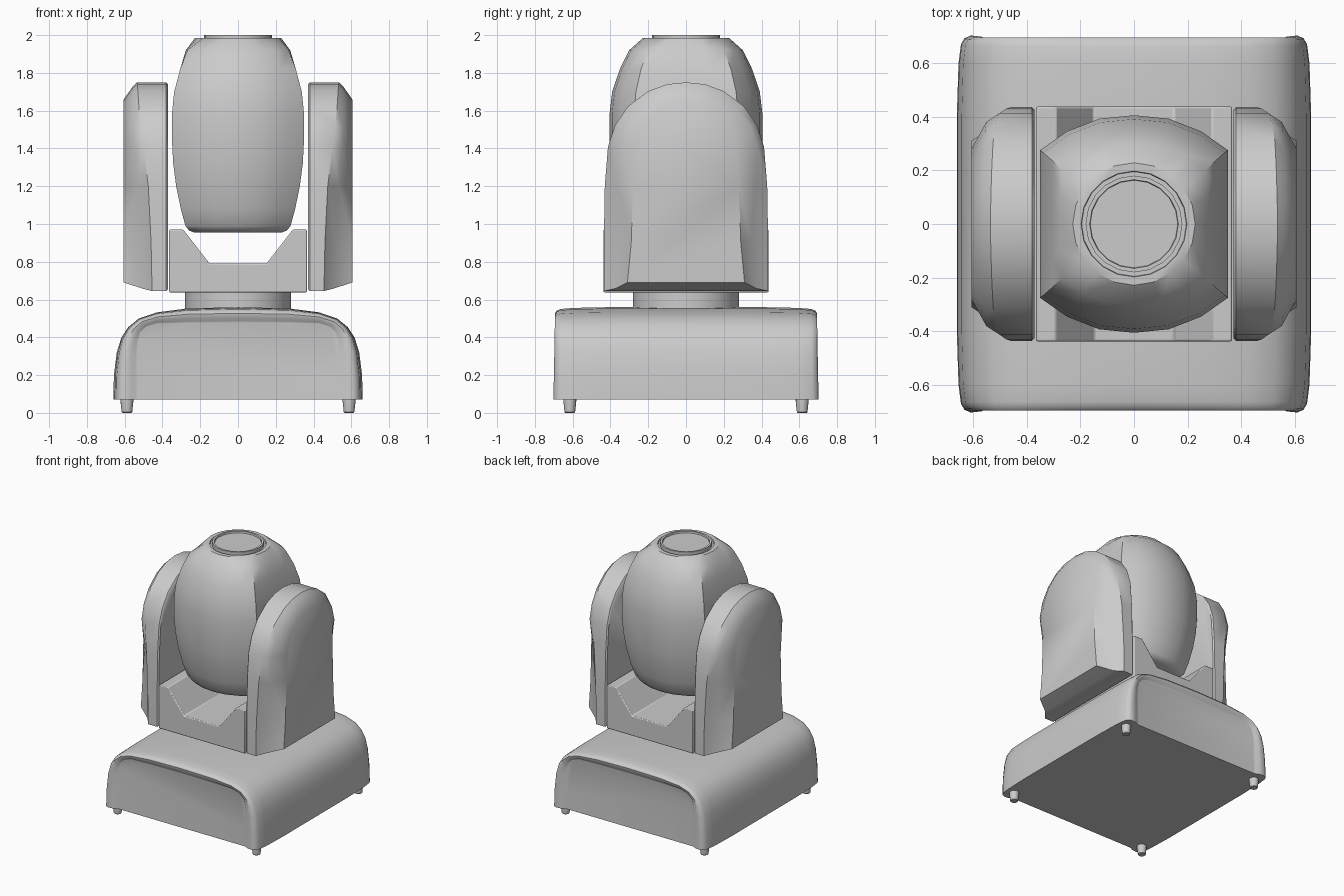
import bpy, bmesh, math

if "Cube" in bpy.data.objects:
    bpy.data.objects.remove(bpy.data.objects["Cube"])


def finish(name, bm, angle=38, bevel=0):
    bmesh.ops.recalc_face_normals(bm, faces=bm.faces)
    me = bpy.data.meshes.new(name)
    bm.to_mesh(me)
    bm.free()
    ob = bpy.data.objects.new(name, me)
    bpy.context.collection.objects.link(ob)
    if bevel:
        m = ob.modifiers.new("Bevel", "BEVEL")
        m.width, m.segments = bevel, 2
    bpy.ops.object.select_all(action='DESELECT')
    ob.select_set(True)
    bpy.context.view_layer.objects.active = ob
    bpy.ops.object.shade_smooth_by_angle(angle=math.radians(angle))
    return ob


def loft(rings, closed=True):
    """Skin rings of points; open rings get one flat face joining their ends."""
    bm = bmesh.new()
    vs = [[bm.verts.new(p) for p in r] for r in rings]
    n = len(rings[0])
    for a, b in zip(vs, vs[1:]):
        for i in range(n if closed else n - 1):
            j = (i + 1) % n
            bm.faces.new((a[i], a[j], b[j], b[i]))
    bm.faces.new(vs[0])
    bm.faces.new(vs[-1])
    if not closed:
        bm.faces.new([r[0] for r in vs] + [r[-1] for r in reversed(vs)])
    return bm


def mirror_half(half):
    """Half outline ending on the centre line -> full outline."""
    return half + [(-p[0],) + tuple(p[1:]) for p in reversed(half[:-1])]


def lathe(profile, n, x=0, y=0):
    return loft([[(x + r * math.cos(2 * math.pi * i / n),
                   y + r * math.sin(2 * math.pi * i / n), z) for i in range(n)]
                 for r, z in profile])


# Base: arch outline lofted front to back, with a rim around the end panels
outer = mirror_half([(.66, .07), (.657, .2), (.642, .32), (.617, .40), (.58, .455),
                     (.525, .5), (.43, .532), (.27, .553), (0, .56)])
inner = mirror_half([(.53, .07), (.53, .2), (.53, .32), (.527, .38), (.515, .425),
                     (.485, .455), (.43, .472), (.27, .476), (0, .478)])
steps = [(0, .682), (.1, .684), (.3, .698), (.6, .702), (.78, .692), (.88, .67),
         (.95, .6), (1, .4)]
steps = [(t, -y) for t, y in steps] + [(t, y) for t, y in reversed(steps)]
finish("base", loft([[(a[0] + (b[0] - a[0]) * t,
                       y - math.copysign(.02 * (a[1] - .07), y),
                       a[1] + (b[1] - a[1]) * t) for a, b in zip(inner, outer)]
                     for t, y in steps], closed=False))

# Feet
for sx in (-1, 1):
    for sy in (-1, 1):
        finish("foot", lathe([(.024, 0), (.028, .004), (.034, .06), (.034, .075)], 16,
                             sx * .588, sy * .615))

# Swivel collar
finish("swivel_collar", lathe([(.28, .54), (.28, .65)], 40))

# Yoke centre block with a notch
notch = mirror_half([(.365, .638), (.365, .97), (.29, .97), (.15, .79), (0, .79)])
finish("yoke_block", loft([[(x, y, z) for x, z in notch] for y in (-.437, .437)]),
       bevel=.006)

# Yoke arms: side outline lofted outwards to a smaller outer face
full = [(.435, .645), (.435, .9), (.43, 1.2), (.413, 1.41), (.375, 1.525),
        (.305, 1.625), (.2, 1.703), (.1, 1.74), (0, 1.75)]
face = [(.31, .69), (.29, .9), (.28, 1.2), (.28, 1.40), (.26, 1.475),
        (.215, 1.555), (.14, 1.62), (.07, 1.65), (0, 1.66)]
edge_x = [.455, .46, .475, .50, .515, .525, .53, .533, .535]
scoop = [(.375, .658, .505), (.345, .92, .515), (.365, 1.2, .535), (.38, 1.405, .55),
         (.345, 1.51, .555), (.28, 1.605, .558), (.184, 1.679, .56), (.092, 1.715, .56),
         (0, 1.724, .56)]
for side, s in (("left", -1), ("right", 1)):
    halves = [[(y * .98, z + (.008 if i == 0 else -.01), .371)
               for i, (y, z) in enumerate(full)],
              [(y, z, .38) for y, z in full],
              [(y, z, x) for (y, z), x in zip(full, edge_x)],
              scoop,
              [(y, z, .605) for y, z in face]]
    finish(side + "_arm", loft([[(s * x, y, z) for y, z, x in mirror_half(h)]
                                for h in halves]), angle=40)

# Head: flat-sided oval section lofted upwards, blending to a circle at the top
quarter = [(.35, 0), (.35, .14), (.35, .275), (.25, .345), (.13, .392), (0, .405)]
top_half = quarter + [(-x, y) for x, y in reversed(quarter[:-1])]
section = top_half + [(x, -y) for x, y in reversed(top_half[1:-1])]
levels = [(.955, .66, .66, 0), (.965, .74, .74, 0), (.99, .795, .795, 0),
          (1.08, .865, .865, 0), (1.2, .935, .935, 0), (1.32, .98, .98, 0),
          (1.45, 1, 1, 0), (1.58, 1, 1, 0), (1.7, .965, .965, 0),
          (1.82, .875, .865, 0), (1.92, .785, .75, .15)]
rings = []
for z, sx, sy, t in levels:
    ring = []
    for i, (x, y) in enumerate(section):
        a = 2 * math.pi * i / len(section)
        ring.append((x * sx * (1 - t) + .285 * math.cos(a) * t,
                     y * sy * (1 - t) + .285 * math.sin(a) * t, z))
    rings.append(ring)
for r, z in ((.228, 1.985), (.197, 1.985), (.195, 1.972)):
    rings.append([(r * math.cos(2 * math.pi * i / 20),
                   r * math.sin(2 * math.pi * i / 20), z) for i in range(20)])
finish("head", loft(rings), angle=35)

# Lens ring and lens
finish("lens_ring", lathe([(.18, 1.965), (.18, 2), (.165, 2), (.163, 1.988)], 20))
